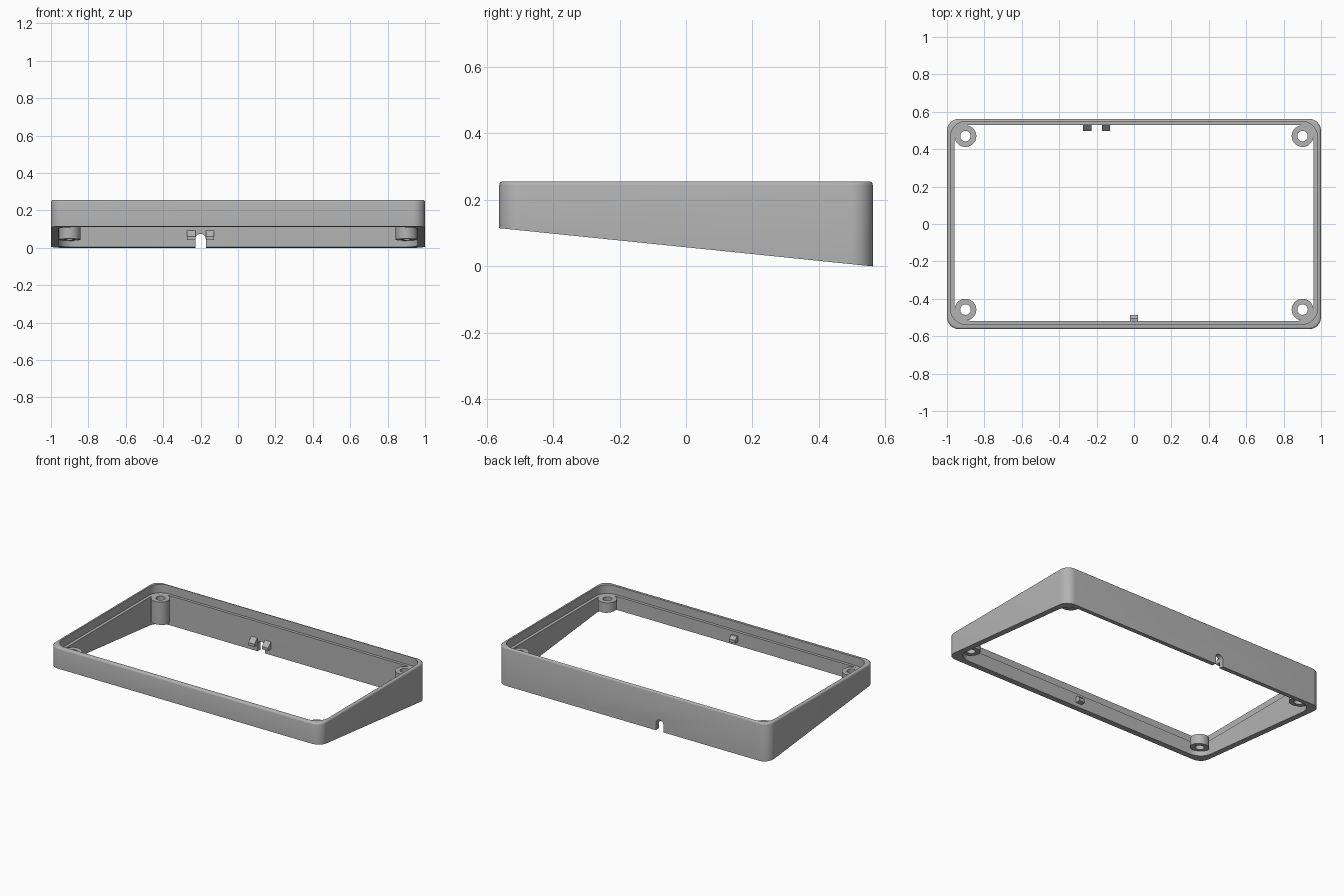
import bpy, bmesh, math

if "Cube" in bpy.data.objects:
    bpy.data.objects.remove(bpy.data.objects["Cube"])

D, H, LIFT = 0.5625, 0.256, 0.115   # half depth, height, front underside height
LEDGE = 0.20                        # ledge that carries the panel
SHIFT = 0.006                       # cavity offset towards the back

grey = bpy.data.materials.new("plain grey")
grey.diffuse_color = (0.45, 0.45, 0.45, 1)
grey.use_nodes = True
grey.node_tree.nodes["Principled BSDF"].inputs["Base Color"].default_value = grey.diffuse_color


def under(y):
    """Height of the sloping underside."""
    return LIFT * (D - y) / (2 * D)


def finish(bm, name):
    bmesh.ops.recalc_face_normals(bm, faces=bm.faces)
    me = bpy.data.meshes.new(name)
    bm.to_mesh(me)
    bm.free()
    me.materials.append(grey)
    ob = bpy.data.objects.new(name, me)
    bpy.context.collection.objects.link(ob)
    return ob


def smooth(ob):
    bpy.ops.object.select_all(action='DESELECT')
    ob.select_set(True)
    bpy.context.view_layer.objects.active = ob
    bpy.ops.object.shade_smooth_by_angle(angle=math.radians(35))


def rounded_rect(hx, hy, r, cy=0.0, n=10):
    pts = []
    for k, (sx, sy) in enumerate([(1, 1), (-1, 1), (-1, -1), (1, -1)]):
        for i in range(n + 1):
            a = math.pi / 2 * (k + i / n)
            pts.append((sx * (hx - r) + r * math.cos(a),
                        cy + sy * (hy - r) + r * math.sin(a)))
    return pts


def ring_solid(name, rings):
    """Closed band through (outline, height function) pairs."""
    bm = bmesh.new()
    loops = [[bm.verts.new((x, y, h(y))) for x, y in pts] for pts, h in rings]
    for a, b in zip(loops, loops[1:] + loops[:1]):
        for i in range(len(a)):
            j = (i + 1) % len(a)
            bm.faces.new((a[i], a[j], b[j], b[i]))
    return finish(bm, name)


def flat(z):
    return lambda y: z


def prism(name, profile, x0, x1):
    """Extrude a (y, z) profile along x."""
    bm = bmesh.new()
    f = bm.faces.new([bm.verts.new((x0, y, z)) for y, z in profile])
    g = bmesh.ops.extrude_face_region(bm, geom=[f])
    bmesh.ops.translate(bm, vec=(x1 - x0, 0, 0),
                        verts=[v for v in g['geom'] if isinstance(v, bmesh.types.BMVert)])
    return finish(bm, name)


# Wedge frame: outer wall, eased rim, thin lip, ledge, thicker lower wall
b = 0.012
outer = rounded_rect(1.0, D, 0.065)
rings = [(outer, under), (outer, flat(H - b))]
for t in (30, 60, 90):
    a = math.radians(t)
    o = b * (1 - math.cos(a))
    rings.append((rounded_rect(1 - o, D - o, 0.065 - o), flat(H - b + b * math.sin(a))))
lip = rounded_rect(0.981, 0.543, 0.085, SHIFT)
low = rounded_rect(0.961, 0.524, 0.09, SHIFT)
rings += [(lip, flat(H)), (lip, flat(LEDGE)), (low, flat(LEDGE)), (low, under)]
frame = ring_solid("frame", rings)

# Round-topped cable notch through the back wall
bm = bmesh.new()
r, nx, nz = 0.028, -0.2, 0.047
pts = [(nx - r, -0.05), (nx + r, -0.05)]
pts += [(nx + r * math.cos(math.pi * i / 12), nz + r * math.sin(math.pi * i / 12)) for i in range(13)]
f = bm.faces.new([bm.verts.new((x, 0.45, z)) for x, z in pts])
g = bmesh.ops.extrude_face_region(bm, geom=[f])
bmesh.ops.translate(bm, vec=(0, 0.2, 0),
                    verts=[v for v in g['geom'] if isinstance(v, bmesh.types.BMVert)])
cutter = finish(bm, "notch_cutter")
mod = frame.modifiers.new("notch", 'BOOLEAN')
mod.operation, mod.solver, mod.object = 'DIFFERENCE', 'EXACT', cutter
bpy.context.view_layer.objects.active = frame
frame.select_set(True)
bpy.ops.object.modifier_apply(modifier="notch")
bpy.data.objects.remove(cutter)
smooth(frame)

# Screw bosses in the corners, cut parallel to the underside
for sx, xn in ((-1, "left"), (1, "right")):
    for sy, yn in ((-1, "front"), (1, "back")):
        cx, cy = sx * 0.901, SHIFT + sy * 0.464

        def circle(rad):
            return [(cx + rad * math.cos(math.tau * i / 40),
                     cy + rad * math.sin(math.tau * i / 40)) for i in range(40)]

        def base(y):
            return under(y) + 0.034
        smooth(ring_solid(f"boss_{yn}_{xn}", [
            (circle(0.058), base), (circle(0.058), flat(LEDGE)),
            (circle(0.028), flat(LEDGE)), (circle(0.028), base)]))

# Small wedge-shaped clips: a pair beside the notch, one on the front wall
back = [(0.54, 0.045), (0.498, 0.043), (0.498, 0.062), (0.53, 0.092), (0.54, 0.092)]
for x, n in ((-0.25, "left"), (-0.15, "right")):
    prism(f"back_clip_{n}", back, x - 0.022, x + 0.022)
front = [(-0.53, 0.135), (-0.486, 0.138), (-0.486, 0.158), (-0.505, 0.176), (-0.53, 0.176)]
prism("front_clip", front, -0.022, 0.022)
